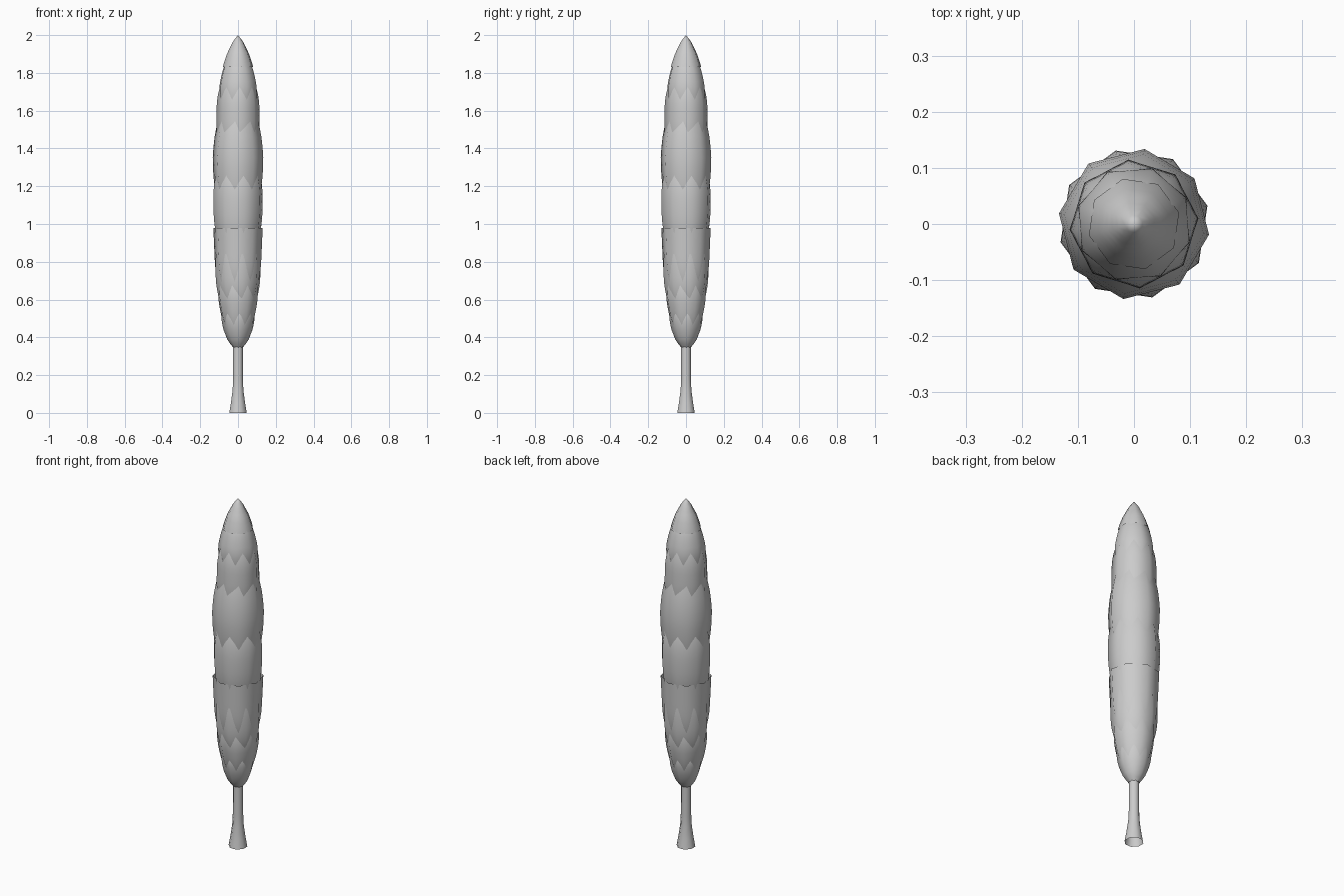
import bpy, bmesh, math

SIDES = 8

default_cube = bpy.data.objects.get("Cube")
if default_cube:
    bpy.data.objects.remove(default_cube, do_unlink=True)

grey = bpy.data.materials.new("plain grey")
grey.use_nodes = True
colour = (0.6, 0.6, 0.6, 1)
grey.diffuse_color = colour
grey.node_tree.nodes["Principled BSDF"].inputs["Base Color"].default_value = colour


def lathe(name, profile, turn):
    """Eight-sided smooth shell through (radius, height) pairs."""
    bm = bmesh.new()
    rings = []
    for radius, z in profile:
        if radius < 0.001:
            rings.append([bm.verts.new((0, 0, z))] * SIDES)
            continue
        ring = []
        for i in range(SIDES):
            a = math.radians(turn) + math.tau * i / SIDES
            ring.append(bm.verts.new((radius * math.cos(a), radius * math.sin(a), z)))
        rings.append(ring)
    for low, high in zip(rings, rings[1:]):
        for i in range(SIDES):
            j = (i + 1) % SIDES
            corners = dict.fromkeys((low[i], low[j], high[j], high[i]))
            bm.faces.new(list(corners))
    bmesh.ops.recalc_face_normals(bm, faces=bm.faces)
    mesh = bpy.data.meshes.new(name)
    bm.to_mesh(mesh)
    bm.free()
    mesh.materials.append(grey)
    mesh.shade_smooth()
    obj = bpy.data.objects.new(name, mesh)
    bpy.context.collection.objects.link(obj)


# Overall crown outline as (radius, height)
OUTLINE = [(0.02, 0.34), (0.053, 0.38), (0.076, 0.44), (0.09, 0.5), (0.108, 0.6),
           (0.118, 0.7), (0.124, 0.82), (0.131, 0.98), (0.134, 1.15), (0.134, 1.35),
           (0.127, 1.45), (0.115, 1.56), (0.111, 1.65), (0.103, 1.73), (0.08, 1.84),
           (0.06, 1.9), (0.025, 1.97), (0, 2)]


def crown_radius(z):
    for (r0, z0), (r1, z1) in zip(OUTLINE, OUTLINE[1:]):
        if z <= z1:
            return r0 + (r1 - r0) * (z - z0) / (z1 - z0)
    return 0


# Overlapping foliage tiers: bottom, top, turn, pull-in at bottom, pull-in at top
TIERS = [
    (0.34, 0.56, 5, 0, 0.2),
    (0.42, 0.7, 28, 0.2, 0.12),
    (0.56, 0.84, 11, 0.2, 0.06),
    (0.66, 0.98, 36, 0.15, 0),
    (0.92, 1.3, 14, 0.12, 0.2),
    (1.14, 1.62, 37, 0.15, 0.22),
    (1.48, 1.77, 5, 0.1, 0.2),
    (1.64, 1.9, 27, 0.12, 0.3),
    (1.83, 2, 14, 0, 0),
]
STEPS = 9
for n, (bottom, top, turn, pull_low, pull_high) in enumerate(TIERS):
    profile = []
    for s in range(STEPS + 1):
        t = s / STEPS
        z = bottom + (top - bottom) * t
        u = 2 * t - 1
        pull = pull_low if u < 0 else pull_high
        profile.append((crown_radius(z) * (1.01 - pull * abs(u) ** 2.5), z))
    lathe(f"foliage_tier_{n + 1}", profile, turn)

# Trunk flaring out at the foot
lathe("trunk", [(0.05, 0), (0.041, 0.05), (0.031, 0.12), (0.028, 0.18), (0.027, 0.42)], 22.5)
